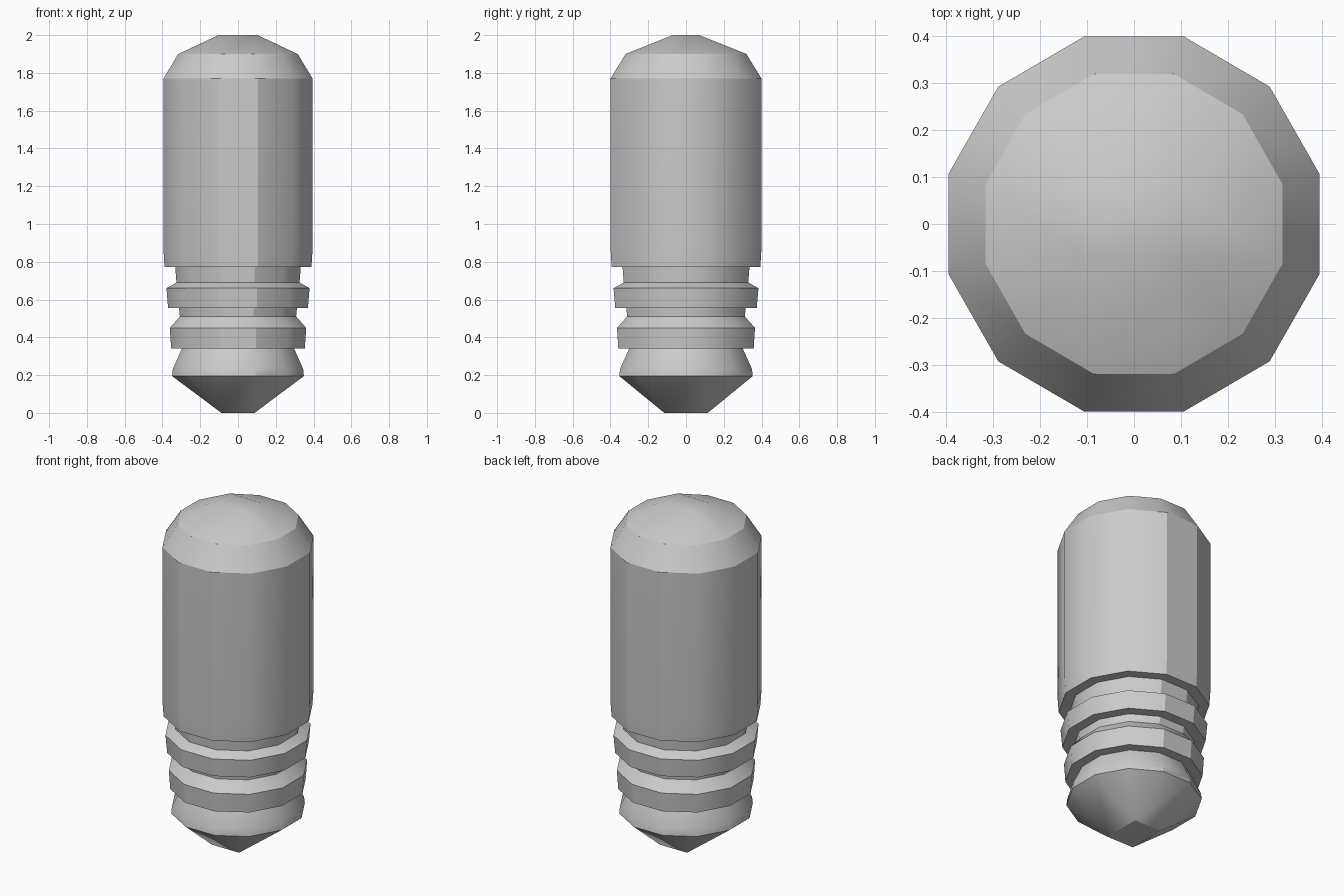
import bpy, bmesh
from math import cos, sin, pi, radians

if "Cube" in bpy.data.objects:
    bpy.data.objects.remove(bpy.data.objects["Cube"])

SIDES = 12
SX, SY = 1.0, 1.012          # slightly deeper than wide
# (half width across flats, height), from the tip upwards
PROFILE = [
    (0.349, 0.195), (0.345, 0.233), (0.297, 0.34),
    (0.354, 0.34), (0.361, 0.45), (0.308, 0.51), (0.312, 0.555),
    (0.37, 0.555), (0.379, 0.66), (0.326, 0.69), (0.332, 0.773),
    (0.389, 0.773), (0.395, 0.87),
    (0.395, 1.77), (0.316, 1.90),
]


def ring(bm, half, z):
    r = half / cos(pi / SIDES)
    angles = [2 * pi * (i + 0.5) / SIDES for i in range(SIDES)]
    return [bm.verts.new((r * cos(a) * SX, r * sin(a) * SY, z)) for a in angles]


def rectangle(bm, hx, hy, z):
    # three ring vertices share each corner and are welded later
    corners = [(hx, hy), (-hx, hy), (-hx, -hy), (hx, -hy)]
    return [bm.verts.new((*corners[i // 3], z)) for i in range(SIDES)]


# Capsule: pointed tip, stepped collars, straight body, chamfered top
bm = bmesh.new()
rings = [rectangle(bm, 0.088, 0.115, 0.0)]
rings += [ring(bm, h, z) for h, z in PROFILE]
rings.append(rectangle(bm, 0.103, 0.07, 2.0))
for a, b in zip(rings, rings[1:]):
    for i in range(SIDES):
        j = (i + 1) % SIDES
        bm.faces.new((a[i], a[j], b[j], b[i]))
bm.faces.new(list(reversed(rings[0])))
bm.faces.new(rings[-1])
bmesh.ops.remove_doubles(bm, verts=bm.verts, dist=0.0005)
bmesh.ops.recalc_face_normals(bm, faces=bm.faces)

mesh = bpy.data.meshes.new("grooved_bullet")
bm.to_mesh(mesh)
bm.free()
obj = bpy.data.objects.new("grooved_bullet", mesh)
bpy.context.collection.objects.link(obj)

# Smooth the soft body and caps, keep the collars faceted
bpy.context.view_layer.objects.active = obj
obj.select_set(True)
bpy.ops.object.shade_smooth_by_angle(angle=radians(30))
